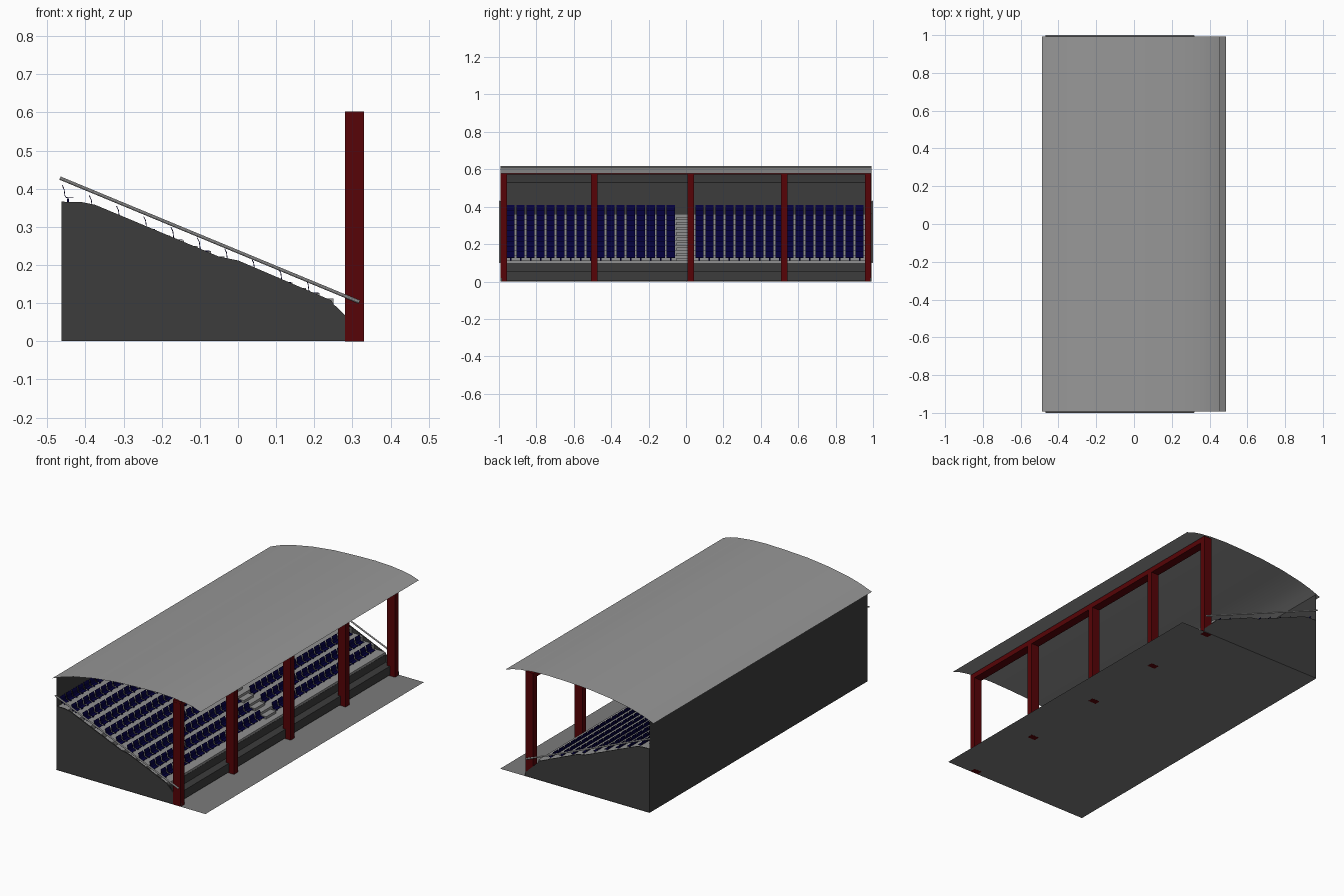
import bpy, bmesh
from mathutils import Vector

if "Cube" in bpy.data.objects:
    bpy.data.objects.remove(bpy.data.objects["Cube"])

ROWS, RUN, RISE = 10, 0.0713, 0.0275
BACK, TOP = -0.463, 0.36


def material(name, rgb):
    m = bpy.data.materials.new(name)
    m.diffuse_color = (*rgb, 1)
    m.use_nodes = True
    m.node_tree.nodes["Principled BSDF"].inputs["Base Color"].default_value = m.diffuse_color
    return m


RED = material("dark_red", (0.095, 0.001, 0.002))
NAVY = material("navy", (0.001, 0.0, 0.045))
DARK = material("dark_grey", (0.045, 0.045, 0.045))
SHEET = material("sheet_grey", (0.31, 0.31, 0.31))
STONE = material("step_grey", (0.28, 0.28, 0.28))
GROUND = material("apron_grey", (0.2, 0.2, 0.2))


def finish(name, bm, mat=None, normals=True):
    if normals:
        bmesh.ops.recalc_face_normals(bm, faces=bm.faces)
    me = bpy.data.meshes.new(name)
    bm.to_mesh(me)
    bm.free()
    ob = bpy.data.objects.new(name, me)
    bpy.context.collection.objects.link(ob)
    if mat:
        me.materials.append(mat)
    return ob


def add_box(bm, x0, x1, y0, y1, z0, z1):
    g = bmesh.ops.create_cube(bm, size=1)
    for v in g["verts"]:
        v.co = ((x0 + x1) / 2 + v.co.x * (x1 - x0),
                (y0 + y1) / 2 + v.co.y * (y1 - y0),
                (z0 + z1) / 2 + v.co.z * (z1 - z0))


def add_strip(bm, pts, y0, y1):
    # open x-z profile swept along y
    a = [bm.verts.new((x, y0, z)) for x, z in pts]
    b = [bm.verts.new((x, y1, z)) for x, z in pts]
    for i in range(len(pts) - 1):
        bm.faces.new((a[i], b[i], b[i + 1], a[i + 1]))


def add_prism(bm, pts, y0, y1):
    # closed x-z profile swept along y
    add_strip(bm, pts + pts[:1], y0, y1)
    for y in (y0, y1):
        bm.faces.new([bm.verts.new((x, y, z)) for x, z in pts])
    bmesh.ops.remove_doubles(bm, verts=bm.verts, dist=1e-6)


# stepped terrace
prof = [(BACK + 0.001, 0.005), (BACK + 0.001, TOP)]
for i in range(ROWS):
    x, z = BACK + RUN * (i + 1), TOP - RISE * i
    prof += [(x, z), (x, z - RISE if i < ROWS - 1 else 0.1)]
prof += [(0.24, 0.1), (0.24, 0.005)]
bm = bmesh.new()
add_prism(bm, prof, -0.985, 0.985)
finish("terrace", bm, STONE)

# dark two-step plinth in front of the first row
bm = bmesh.new()
add_prism(bm, [(0.235, 0.005), (0.235, 0.1), (0.251, 0.1), (0.251, 0.055),
               (0.297, 0.055), (0.297, 0.005)], -0.985, 0.985)
finish("front_plinth", bm, DARK)

# sloped end panels
end = [(BACK, 0.001), (BACK, 0.366), (-0.41, 0.365), (-0.375, 0.358), (-0.05, 0.222),
       (0.0, 0.212), (0.245, 0.107), (0.25, 0.098), (0.33, 0.02), (0.33, 0.001)]
bm = bmesh.new()
for s in (-1, 1):
    add_prism(bm, end, s * 0.985, s * 0.991)
finish("end_panels", bm, DARK)

# half steps in the central aisle
bm = bmesh.new()
for i in range(ROWS - 1):
    x, z = BACK + RUN * (i + 1), TOP - RISE * i
    add_box(bm, x - 0.001, x + RUN / 2, -0.05, 0.04, z - RISE - 0.005, z - RISE / 2)
finish("aisle_steps", bm, STONE)

# back wall sheet
bm = bmesh.new()
add_strip(bm, [(BACK, 0), (BACK, 0.529)], -0.991, 0.991)
ob = finish("back_wall", bm, DARK, normals=False)
if ob.data.polygons[0].normal.x > 0:
    ob.data.flip_normals()

# ground sheet under the stand, reaching out in front
bm = bmesh.new()
add_strip(bm, [(BACK, 0.0), (0.488, 0.0)], -0.993, 0.993)
ob = finish("apron", bm, GROUND, normals=False)
if ob.data.polygons[0].normal.z < 0:
    ob.data.flip_normals()

# curved roof sheet
roof = [(-0.488, 0.52), (-0.42, 0.546), (-0.35, 0.566), (-0.22, 0.591), (-0.08, 0.607),
        (0.06, 0.614), (0.18, 0.617), (0.28, 0.613), (0.36, 0.604), (0.41, 0.594),
        (0.456, 0.578)]
bm = bmesh.new()
add_strip(bm, roof[::-1], -0.993, 0.993)
ob = finish("roof", bm, SHEET, normals=False)
for p in ob.data.polygons:
    p.use_smooth = True
if ob.data.polygons[0].normal.z < 0:
    ob.data.flip_normals()

# columns and roof beam
bm = bmesh.new()
for y in (-0.975, -0.49, 0.025, 0.525, 0.973):
    add_box(bm, 0.28, 0.33, y - 0.017, y + 0.017, -0.0005, 0.59)
finish("columns", bm, RED)
bm = bmesh.new()
add_box(bm, 0.28, 0.33, -0.991, 0.99, 0.573, 0.603)
finish("roof_beam", bm, RED)

# seats: bent shells on small pedestals, two blocks either side of the aisle
PITCH, WIDTH, COUNT = 0.0535, 0.044, 17
shell = [(0.001, 0.049), (0.006, 0.038), (0.008, 0.022), (0.012, 0.016), (0.032, 0.015)]
shells, pedestals = bmesh.new(), bmesh.new()
for i in range(ROWS):
    x0, z0 = BACK + RUN * i, TOP - RISE * i
    pts = [(x0 + x, z0 + z) for x, z in shell]
    for start in (-0.96, 0.05):
        for k in range(COUNT):
            y = start + k * PITCH
            add_strip(shells, pts, y, y + WIDTH)
            add_box(pedestals, x0 + 0.014, x0 + 0.02, y + 0.018, y + 0.026,
                    z0 - 0.002, z0 + 0.014)
ob = finish("seats", shells, NAVY)
mod = ob.modifiers.new("thickness", "SOLIDIFY")
mod.thickness = 0.002
finish("seat_pedestals", pedestals, NAVY)

# sloping handrails at both ends
a, b = Vector((-0.467, 0, 0.428)), Vector((0.318, 0, 0.103))
for side, s in (("near", -1), ("far", 1)):
    off = Vector((0, s * 0.9955, 0))
    bpy.ops.mesh.primitive_cylinder_add(vertices=10, radius=0.0045, depth=(b - a).length,
                                        location=(a + b) / 2 + off)
    ob = bpy.context.object
    ob.name = side + "_handrail"
    ob.rotation_euler = (b - a).to_track_quat("Z", "Y").to_euler()
    bpy.ops.object.shade_smooth_by_angle()
